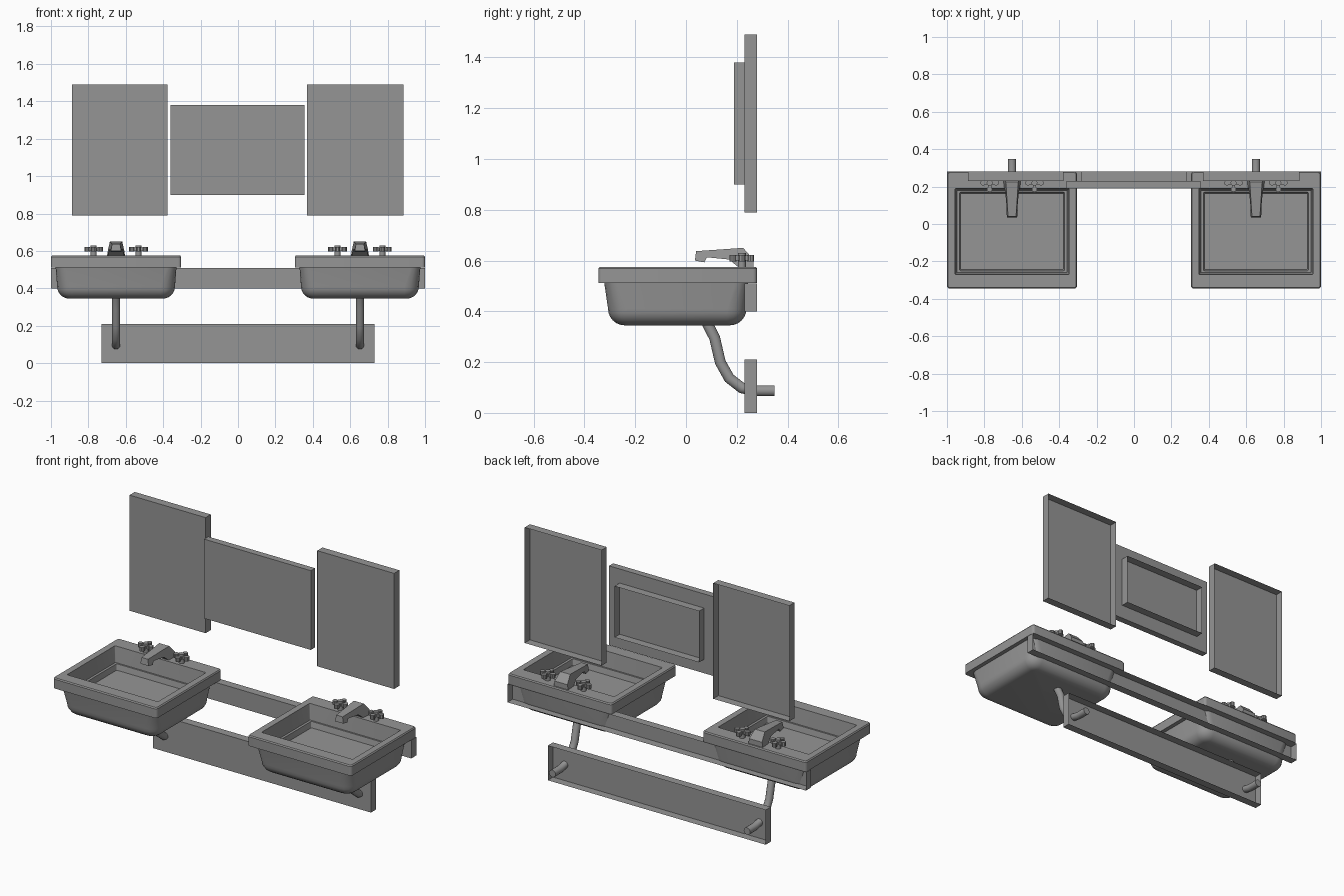
import bpy, bmesh, math
from mathutils import Vector

cube = bpy.data.objects.get("Cube")
if cube:
    bpy.data.objects.remove(cube)

grey = bpy.data.materials.new("plain grey")
grey.use_nodes = True
COLOR = (0.3, 0.3, 0.3, 1)
grey.diffuse_color = COLOR
grey.node_tree.nodes["Principled BSDF"].inputs["Base Color"].default_value = COLOR


def finish(bm, name, smooth=None):
    me = bpy.data.meshes.new(name)
    bm.to_mesh(me)
    bm.free()
    ob = bpy.data.objects.new(name, me)
    bpy.context.collection.objects.link(ob)
    me.materials.append(grey)
    if smooth:
        bpy.ops.object.select_all(action='DESELECT')
        ob.select_set(True)
        bpy.context.view_layer.objects.active = ob
        bpy.ops.object.shade_smooth_by_angle(angle=math.radians(smooth))
    return ob


def panel(name, x0, x1, y0, y1, z0, z1, skip=None):
    """Box, optionally without its back (+1) or front (-1) face."""
    bm = bmesh.new()
    bmesh.ops.create_cube(bm, size=1)
    bm.normal_update()
    if skip:
        bmesh.ops.delete(bm, geom=[f for f in bm.faces if f.normal.y * skip > 0.9],
                         context='FACES')
    for v in bm.verts:
        v.co = Vector(((x0 + x1) / 2 + v.co.x * (x1 - x0),
                       (y0 + y1) / 2 + v.co.y * (y1 - y0),
                       (z0 + z1) / 2 + v.co.z * (z1 - z0)))
    return finish(bm, name)


def loft(bm, rings):
    """Skin closed rings of equal length and cap both ends."""
    loops = [[bm.verts.new(p) for p in ring] for ring in rings]
    for a, b in zip(loops, loops[1:]):
        for i in range(len(a)):
            j = (i + 1) % len(a)
            bm.faces.new((a[i], a[j], b[j], b[i]))
    bm.faces.new(loops[0][::-1])
    bm.faces.new(loops[-1])


def rounded_rect(cx, hx, y0, y1, z, r, steps=4):
    pts = []
    corners = ((cx + hx - r, y1 - r), (cx - hx + r, y1 - r),
               (cx - hx + r, y0 + r), (cx + hx - r, y0 + r))
    for k, (px, py) in enumerate(corners):
        for s in range(steps + 1):
            a = math.pi / 2 * (k + s / steps)
            pts.append((px + r * math.cos(a), py + r * math.sin(a), z))
    return pts


def basin(name, cx):
    # rounded bottom of the bowl, then rim, then stepped interior
    rings, r = [], 0.065
    for k in range(7):
        a = math.pi / 2 * k / 6
        d = r * (1 - math.sin(a))
        rings.append((0.315 - d, -0.307 + d, 0.238 - d,
                      0.345 + r * (1 - math.cos(a)), 0.075 - d * 0.9))
    rings += [(0.323, -0.322, 0.245, 0.512, 0.05),
              (0.348, -0.345, 0.28, 0.512, 0.016),
              (0.348, -0.345, 0.28, 0.568, 0.016),
              (0.343, -0.34, 0.275, 0.575, 0.013),
              (0.305, -0.27, 0.19, 0.575, 0.005),
              (0.295, -0.26, 0.18, 0.48, 0.005),
              (0.28, -0.25, 0.17, 0.48, 0.005),
              (0.275, -0.243, 0.163, 0.445, 0.005)]
    bm = bmesh.new()
    loft(bm, [rounded_rect(cx, hx, y0, y1, z, rad) for hx, y0, y1, z, rad in rings])
    finish(bm, name, 30)


def spout(name, cx):
    # side profile (y, z) extruded across x, narrower to the tip and top
    profile = [(0.265, 0.575), (0.265, 0.605), (0.225, 0.65), (0.04, 0.637),
               (0.035, 0.6), (0.072, 0.593), (0.082, 0.613), (0.17, 0.604), (0.205, 0.575)]

    def half(y, z):
        return 0.024 + 0.075 * max(0, y - 0.04) - 0.16 * (z - 0.62)

    bm = bmesh.new()
    loft(bm, [[(cx + s * half(y, z), y, z) for y, z in profile] for s in (-1, 1)])
    bmesh.ops.recalc_face_normals(bm, faces=bm.faces)
    finish(bm, name)


def tap_handle(name, cx, cy=0.22):
    bm = bmesh.new()

    def disc(x, y, radius, z0, z1, sides):
        loft(bm, [[(x + radius * math.cos(2 * math.pi * i / sides),
                    y + radius * math.sin(2 * math.pi * i / sides), z)
                   for i in range(sides)] for z in (z0, z1)])

    disc(cx, cy, 0.016, 0.575, 0.63, 12)
    # cross arms with round ends
    for k in range(4):
        a = math.pi / 2 * k
        dx, dy = math.cos(a), math.sin(a)
        disc(cx + dx * 0.035, cy + dy * 0.035, 0.0145, 0.597, 0.622, 10)
        loft(bm, [[(cx + dx * t - dy * w, cy + dy * t + dx * w, z)
                   for w, z in ((-0.009, 0.6), (0.009, 0.6), (0.009, 0.619), (-0.009, 0.619))]
                  for t in (0, 0.035)])
    bmesh.ops.recalc_face_normals(bm, faces=bm.faces)
    finish(bm, name, 35)


def drain_pipe(name, cx, r=0.022, sides=14):
    path = [(0.075, 0.37), (0.113, 0.295), (0.135, 0.2), (0.17, 0.137),
            (0.22, 0.098), (0.275, 0.087), (0.348, 0.087)]
    rings = []
    for i, (y, z) in enumerate(path):
        p, q = path[max(i - 1, 0)], path[min(i + 1, len(path) - 1)]
        t = Vector((q[0] - p[0], q[1] - p[1])).normalized()
        rings.append([(cx + r * math.cos(a), y - t.y * r * math.sin(a), z + t.x * r * math.sin(a))
                      for a in (2 * math.pi * k / sides for k in range(sides))])
    bm = bmesh.new()
    loft(bm, rings)
    bmesh.ops.recalc_face_normals(bm, faces=bm.faces)
    finish(bm, name, 40)


# wall panels, hollow at the back
BACK = 0.28
panel("right_mirror", -0.888, -0.378, 0.23, BACK, 0.79, 1.49, 1)
panel("left_mirror", 0.37, 0.885, 0.23, BACK, 0.79, 1.49, 1)
panel("centre_mirror", -0.36, 0.355, 0.19, 0.23, 0.9, 1.38)
panel("centre_mirror_mount", -0.283, 0.283, 0.2305, BACK, 0.985, 1.295, 1)
panel("support_rail", -1, 1, 0.23, BACK, 0.4, 0.51, 1)
panel("lower_board", -0.73, 0.73, 0.23, BACK, 0, 0.21, 1)

# two matching sinks
for side, s in (("left", 1), ("right", -1)):
    cx = s * 0.652
    basin(side + "_basin", cx)
    spout(side + "_spout", cx)
    drain_pipe(side + "_drain_pipe", cx)
    for label, d in (("outer", 0.12), ("inner", -0.12)):
        tap_handle(f"{side}_{label}_tap_handle", cx + s * d)
